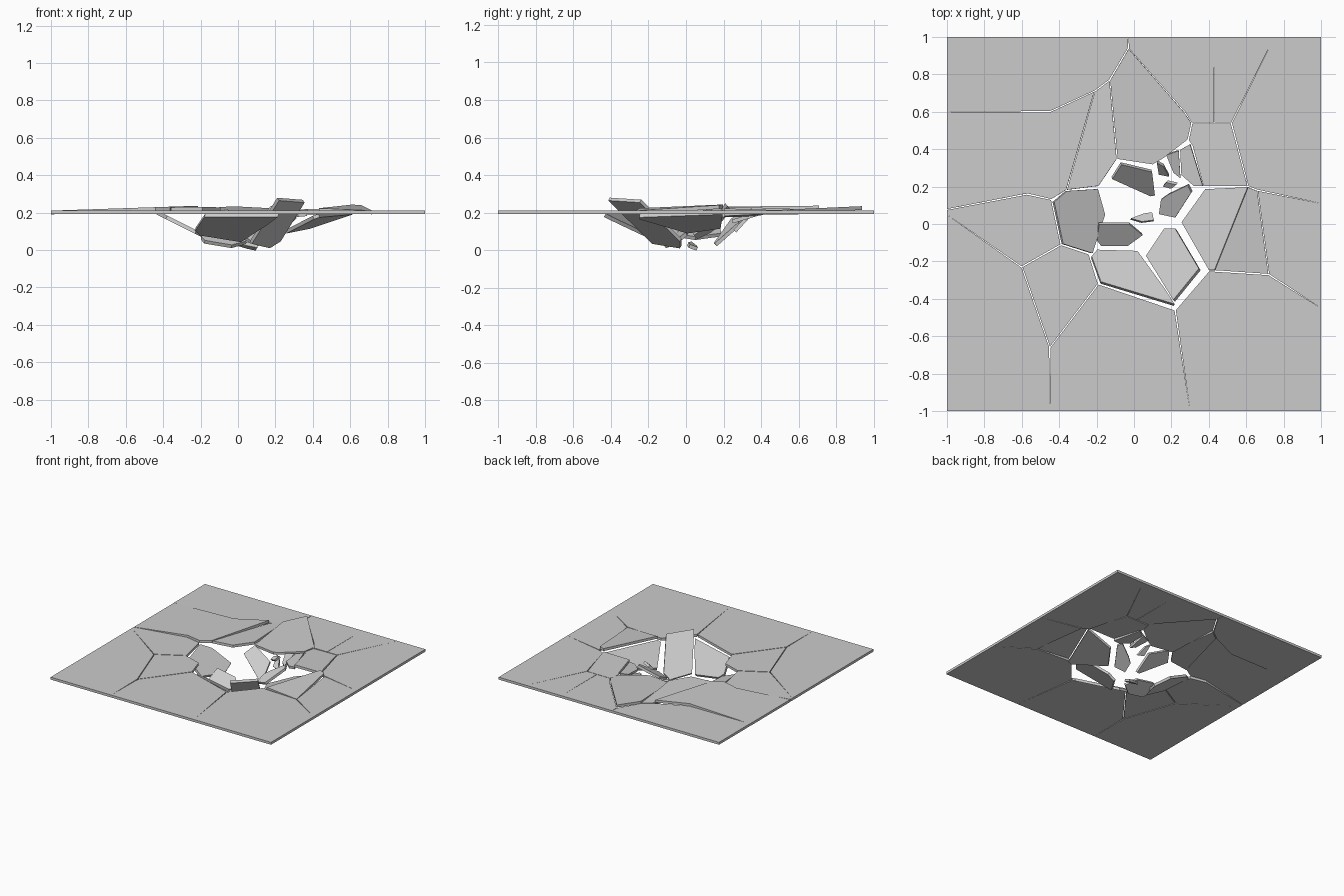
import bpy, bmesh
from mathutils import Vector

if "Cube" in bpy.data.objects:
    bpy.data.objects.remove(bpy.data.objects["Cube"])

THICK = 0.02


def slab(name, pts, anchor=(0, 0, 0.212), slope=(0, 0), gap=0.004):
    """Extrude a polygon lying on a tilted plane through anchor, trimmed a little for cracks."""
    ax, ay, az = anchor
    a, b = slope
    centre = sum((Vector(p) for p in pts), Vector((0, 0))) / len(pts)
    down = Vector((a, b, -1)).normalized() * THICK
    bm = bmesh.new()
    top = []
    for p in pts:
        v = Vector(p)
        if max(abs(v.x), abs(v.y)) < 0.99:
            v += (centre - v).normalized() * gap
        top.append(bm.verts.new((v.x, v.y, az + a * (v.x - ax) + b * (v.y - ay))))
    bot = [bm.verts.new(v.co + down) for v in top]
    bm.faces.new(top)
    bm.faces.new(bot[::-1])
    n = len(pts)
    for i in range(n):
        j = (i + 1) % n
        bm.faces.new((top[i], bot[i], bot[j], top[j]))
    bmesh.ops.recalc_face_normals(bm, faces=bm.faces)
    mesh = bpy.data.meshes.new(name)
    bm.to_mesh(mesh)
    bm.free()
    ob = bpy.data.objects.new(name, mesh)
    bpy.context.collection.objects.link(ob)
    return ob


# Shared crack junctions
TOP, TL, WL = (-.03, .94), (-.13, .77), (-.21, .71)
W1, W2, W3 = (-.36, .18), (-.44, .13), (-.57, .16)
L1, L2, L3 = (-.6, -.23), (-.45, -.66), (-.39, -.11)
F1, F2 = (-.19, -.32), (.22, -.46)
R1, R2, R3, R4 = (.40, -.25), (.72, -.27), (.66, .18), (.61, .20)
B1, B2, B3, B4, B5 = (.27, .60), (.31, .54), (.43, .54), (.52, .54), (.29, .45)
H1, H2, H3 = (-.09, .345), (-.19, .20), (.37, .20)

# Floor slabs around the rim
slab("slab_back_left", [(-1, 1), (-.03, 1), TOP, TL, WL, (-.45, .6), (-1, .6)])
slab("slab_left_upper", [(-1, .6), (-.45, .6), WL, W1, W2, W3, (-1, .08)], (-1, .3, .211), (.033, 0))
slab("slab_left", [(-1, .075), W3, W2, L3, L1, (-1, .05)])
slab("slab_front_left", [(-1, .05), L1, L2, (-.45, -1), (-1, -1)])
slab("slab_front_left_inner", [L1, L2, F1, (-.24, -.16), L3])
slab("slab_front", [L2, F1, F2, (.3, -1), (-.45, -1)])
slab("slab_front_right", [F2, R1, R2, (1, -.45), (1, -1), (.3, -1)])
slab("slab_right", [R3, (1, .11), (1, -.45), R2])
slab("slab_back_right", [(.75, 1), (1, 1), (1, .11), R3, R4, B4])
slab("slab_back_gap", [(.43, 1), (.75, 1), B4, B3], gap=0.002)
slab("slab_back", [(-.03, 1), (.43, 1), B3, B2, B1, TOP])

# Loosened slabs next to the hole
slab("slab_wedge", [WL, TL, H1, H2, W1], (-.17, .74, .213), (.02, -.035))
slab("slab_back_inner", [TL, TOP, B1, B2, B5, (.16, .35), (.10, .315), H1], (0, .35, .208), (0, .045))
slab("slab_back_right_inner", [B2, B4, R4, H3, (.31, .42), B5], (.45, .54, .211), (.01, -.03))
slab("slab_right_raised", [R4, R3, R2, (.43, -.25)], (.72, -.27, .211), (-.04, .06))
slab("slab_right_sunken", [R4, (.43, -.25), R1, (.25, .01), (.38, .19)], (.58, .15, .205), (.34, -.1))

# Broken pieces falling into the hole
slab("shard_left", [(-.43, .12), W1, (-.19, .19), (-.15, .05), (-.22, -.16), (-.38, -.11)],
     (-.41, .1, .20), (-.5, 0))
slab("shard_front", [(-.23, -.17), (-.2, -.135), (.02, -.14), (.17, -.35), (.22, -.43), (-.18, -.31)],
     (-.18, -.31, .195), (-.18, -.6))
slab("shard_front_right", [(.16, -.02), (.22, -.02), (.35, -.24), (.21, -.41), (.06, -.17)],
     (.16, -.02, .022), (.639, -.585))
slab("shard_front_low", [(-.19, 0), (-.02, 0), (.05, -.06), (-.03, -.12), (-.18, -.12), (-.2, -.09)],
     (-.19, 0, .125), (-.17, .6))
slab("shard_back", [(-.07, .32), (.10, .28), (.115, .15), (.09, .145), (-.12, .24)],
     (0, .30, .19), (-.25, .85))
slab("shard_right", [(.14, .13), (.13, .05), (.22, .03), (.31, .17), (.29, .21), (.18, .16)],
     (.30, .2, .20), (.35, .45))

# Small splinters
slab("splinter_centre", [(-.02, .03), (.05, .06), (.10, .065), (.11, .02), (.04, .01)],
     (.05, .05, .028), (-.15, -.4))
slab("splinter_back_a", [(.12, .33), (.16, .31), (.19, .25), (.13, .26)], (.14, .3, .16), (0, 1.1))
slab("splinter_back_b", [(.15, .2), (.17, .225), (.23, .21), (.2, .185)], (.19, .2, .225), (.5, .8))
slab("splinter_back_c", [(.17, .37), (.24, .395), (.25, .24), (.21, .27)], (.2, .37, .20), (0, .3))
slab("splinter_back_d", [(.245, .4), (.30, .43), H3, (.32, .2), (.25, .26)], (.3, .4, .211), (.1, .08))
